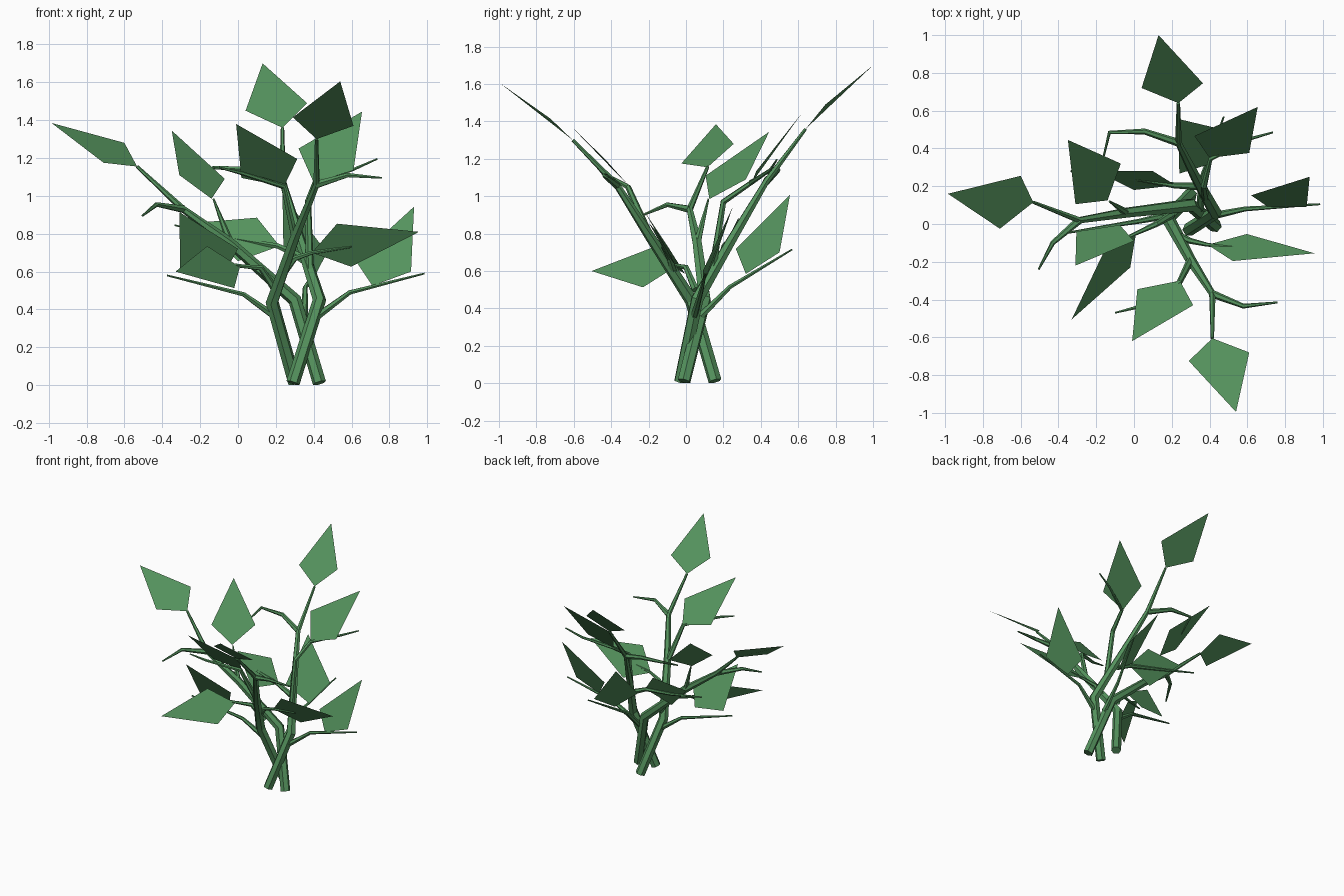
import bpy

green = bpy.data.materials.new("leaf_green")
green.diffuse_color = (0.09, 0.29, 0.11, 1)


def stem(name, points, radii):
    """Six-sided tapering stem through the given points."""
    cu = bpy.data.curves.new(name, 'CURVE')
    cu.dimensions = '3D'
    cu.bevel_depth = 1.0
    cu.bevel_resolution = 1
    cu.use_fill_caps = True
    sp = cu.splines.new('POLY')
    sp.points.add(len(points) - 1)
    for p, co, r in zip(sp.points, points, radii):
        p.co = (*co, 1)
        p.radius = r
    sp.use_smooth = True
    ob = bpy.data.objects.new(name, cu)
    bpy.context.collection.objects.link(ob)
    bpy.ops.object.select_all(action='DESELECT')
    bpy.context.view_layer.objects.active = ob
    ob.select_set(True)
    bpy.ops.object.convert(target='MESH')
    ob = bpy.context.object
    ob.data.materials.append(green)
    bpy.ops.object.shade_smooth_by_angle()


def leaf(name, base, side_a, tip, side_b):
    """Flat kite-shaped leaf."""
    me = bpy.data.meshes.new(name)
    me.from_pydata([base, side_a, tip, side_b], [], [(0, 1, 2, 3)])
    me.materials.append(green)
    bpy.context.collection.objects.link(bpy.data.objects.new(name, me))


# Three crossing main stems
TRUNK = (.036, .036, .028, .018, .009)
stem("left_stem", [(.43, -.01, .012), (.30, .10, .45), (-.04, .06, .75),
                   (-.29, .02, .93), (-.533, .115, 1.155)], TRUNK)
stem("back_stem", [(.29, -.03, .012), (.43, .06, .45), (.33, .24, .76),
                   (.235, .43, 1.08), (.235, .64, 1.36)], TRUNK)
stem("front_stem", [(.30, .155, .012), (.18, .03, .44), (.30, -.19, .78),
                    (.415, -.37, 1.06), (.415, -.605, 1.30)], TRUNK)

# Side twigs branching off the main stems
TWIGS = [
    [(.30, -.19, .78), (.24, -.31, 1.05), (.02, -.44, 1.12), (-.10, -.47, 1.15)],
    [(.415, -.37, 1.06), (.58, -.435, 1.11), (.76, -.415, 1.095)],
    [(.38, .14, .60), (.37, .20, .97), (.405, .345, 1.07), (.61, .45, 1.14), (.735, .485, 1.195)],
    [(.235, .43, 1.08), (.055, .49, 1.14), (-.13, .485, 1.15), (-.165, .34, 1.08)],
    [(-.29, .02, .93), (-.43, -.10, .955), (-.505, -.24, .895)],
    [(-.04, .06, .75), (-.13, .12, .985)],
    [(.20, .05, .36), (.03, .015, .48), (-.375, -.05, .58)],
    [(.20, .05, .50), (.12, 0, .62), (.01, -.05, .63), (-.16, -.13, .66)],
    [(.33, .20, .68), (.21, .205, .735), (-.05, .25, .78), (-.335, .28, .845)],
    [(.23, -.06, .58), (.30, -.09, .67), (.39, -.11, .70), (.60, -.13, .73)],
    [(.40, .04, .35), (.59, .08, .49), (.985, .105, .59)],
    [(.35, .08, .36), (.355, .235, .515), (.475, .567, .715)],
]
for i, pts in enumerate(TWIGS):
    n = len(pts) - 1
    stem(f"twig_{i + 1}", pts, [.021 - .016 * k / n for k in range(n + 1)])

# Upper leaves
leaf("back_top_leaf", (.235, .64, 1.36), (.04, .72, 1.45), (.13, 1.0, 1.70), (.365, .745, 1.49))
leaf("front_top_leaf", (.415, -.605, 1.30), (.29, -.725, 1.415), (.54, -.995, 1.605), (.61, -.68, 1.37))
leaf("back_right_leaf", (.40, .35, 1.07), (.32, .466, 1.25), (.655, .62, 1.445), (.61, .376, 1.135))
leaf("back_left_leaf", (-.14, .125, .985), (-.31, .105, 1.11), (-.35, .445, 1.345), (-.07, .32, 1.09))
leaf("far_left_leaf", (-.533, .115, 1.155), (-.60, .255, 1.28), (-.985, .16, 1.385), (-.71, -.025, 1.175))
leaf("front_leaf", (.243, -.30, 1.05), (.018, -.345, 1.095), (-.01, -.62, 1.38), (.313, -.43, 1.195))

# Lower leaves
leaf("low_front_left_leaf", (.01, -.053, .625), (-.163, -.155, .735), (-.33, -.505, .60), (-.02, -.23, .513))
leaf("low_left_leaf", (-.075, -.005, .585), (-.305, -.04, .605), (-.31, -.22, .915), (0, -.09, .72))
leaf("low_back_left_leaf", (.22, .205, .735), (.10, .28, .885), (-.20, .28, .86), (0, .18, .655))
leaf("low_front_right_leaf", (.39, -.11, .70), (.523, -.196, .853), (.956, -.155, .81), (.597, -.053, .626))
leaf("low_right_leaf", (.71, .09, .525), (.914, .09, .60), (.93, .25, .943), (.62, .152, .66))
leaf("low_back_leaf", (.41, .32, .585), (.24, .267, .718), (.235, .556, 1.007), (.47, .50, .70))
